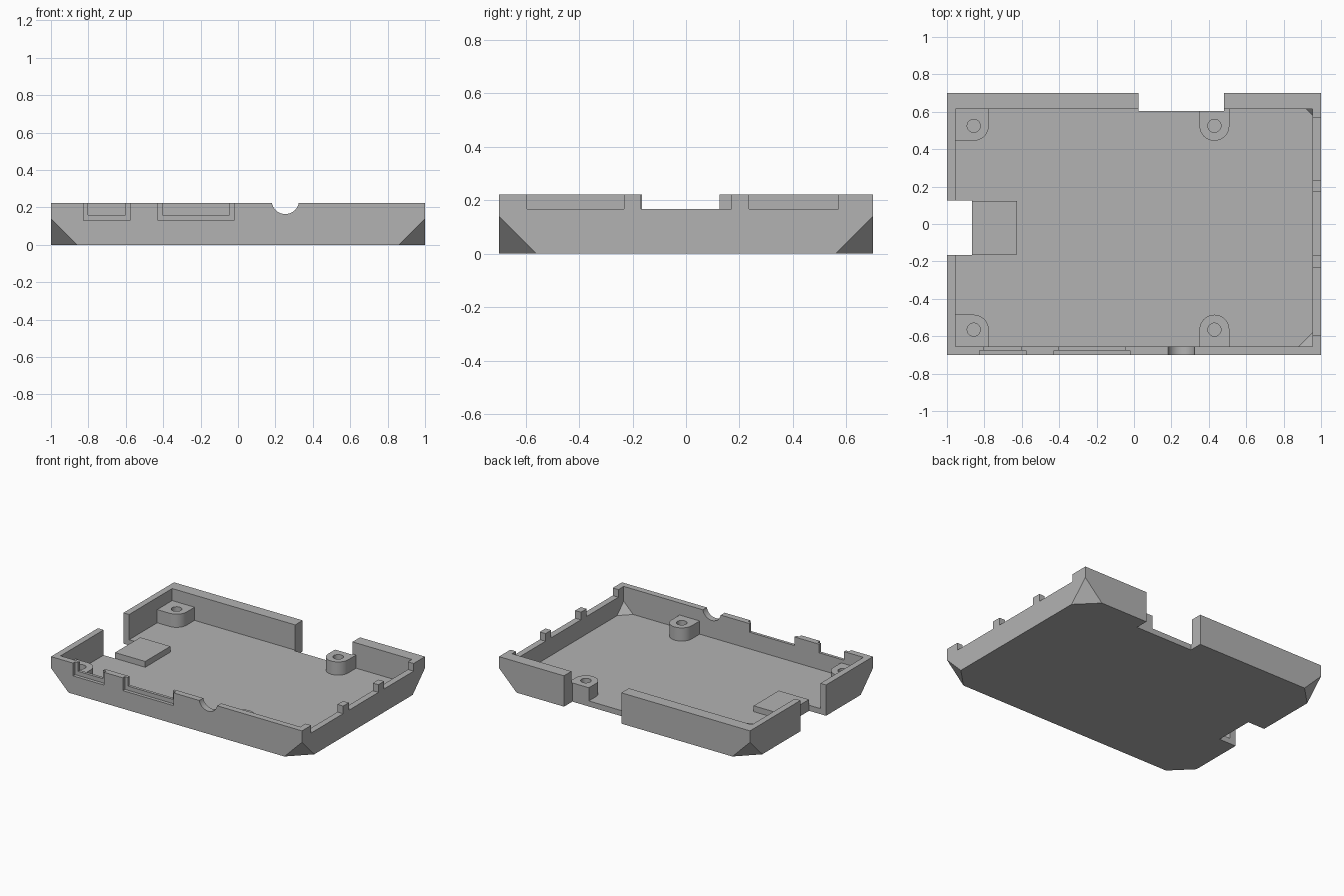
import bpy, bmesh, math
from mathutils import Vector

cube = bpy.data.objects.get("Cube")
if cube:
    bpy.data.objects.remove(cube)

HX, HY, TOP = 1.0, 0.70, 0.222
FLOOR, POST_TOP, PAD_TOP = 0.04, 0.135, 0.082

grey = bpy.data.materials.new("plain_grey")
grey.use_nodes = True
colour = (0.45, 0.45, 0.45, 1)
grey.diffuse_color = colour
grey.node_tree.nodes["Principled BSDF"].inputs["Base Color"].default_value = colour


def make(name, bm):
    bmesh.ops.recalc_face_normals(bm, faces=bm.faces)
    mesh = bpy.data.meshes.new(name)
    bm.to_mesh(mesh)
    bm.free()
    mesh.materials.append(grey)
    ob = bpy.data.objects.new(name, mesh)
    bpy.context.collection.objects.link(ob)
    return ob


def box(name, xs, ys, zs, corner=None):
    """Box between limits; corner cuts the four lower corners off diagonally."""
    bm = bmesh.new()
    bmesh.ops.create_cube(bm, size=1)
    for v in bm.verts:
        v.co = [lim[0] if c < 0 else lim[1] for c, lim in zip(v.co, (xs, ys, zs))]
    if corner:
        for sx in (-1, 1):
            for sy in (-1, 1):
                geom = bm.verts[:] + bm.edges[:] + bm.faces[:]
                cut = bmesh.ops.bisect_plane(
                    bm, geom=geom, plane_co=(sx * HX, sy * HY, corner),
                    plane_no=Vector((sx, sy, -1)).normalized(), clear_outer=True)
                edges = [e for e in cut["geom_cut"] if isinstance(e, bmesh.types.BMEdge)]
                bmesh.ops.contextual_create(bm, geom=edges)
    return make(name, bm)


def prism(name, points, z0, z1):
    bm = bmesh.new()
    face = bm.faces.new([bm.verts.new((x, y, z0)) for x, y in points])
    up = bmesh.ops.extrude_face_region(bm, geom=[face])["geom"]
    bmesh.ops.translate(bm, vec=(0, 0, z1 - z0),
                        verts=[v for v in up if isinstance(v, bmesh.types.BMVert)])
    return make(name, bm)


def cylinder(name, centre, radius, depth, along_y=False):
    bm = bmesh.new()
    bmesh.ops.create_cone(bm, cap_ends=True, segments=40, radius1=radius,
                          radius2=radius, depth=depth)
    for v in bm.verts:
        if along_y:
            v.co = (v.co.x, v.co.z, v.co.y)
        v.co += Vector(centre)
    return make(name, bm)


def subtract(target, cutter):
    cutter.hide_render = True
    mod = target.modifiers.new("cut", "BOOLEAN")
    mod.operation = "DIFFERENCE"
    mod.solver = "EXACT"
    mod.object = cutter
    bpy.context.view_layer.objects.active = target
    bpy.ops.object.modifier_apply(modifier=mod.name)
    bpy.data.objects.remove(cutter)


# Tray body and the hollow inside it
tray = box("case_tray", (-HX, HX), (-HY, HY), (0, TOP), corner=0.14)
hollow = box("hollow", (-0.955, 0.955), (-0.655, 0.615), (FLOOR, 0.4), corner=0.205)

# Screw posts and raised pad stay standing in the hollow
R = 0.08
post_spots = [(x, y) for x in (-0.857, 0.43) for y in (-0.565, 0.525)]
for x, y in post_spots:
    inward = -1 if y > 0 else 1
    wall = y - inward * 0.15
    at_corner = x < 0
    sweep = math.pi / 2 if at_corner else math.pi
    pts = [(x + R, wall)]
    for i in range(17):
        a = sweep * i / 16
        pts.append((x + R * math.cos(a), y + inward * R * math.sin(a)))
    if at_corner:
        pts.append((x - 0.13, y + inward * R))
        pts.append((x - 0.13, wall))
    else:
        pts.append((x - R, wall))
    subtract(hollow, prism("post", pts, 0.0, POST_TOP))
subtract(hollow, box("pad", (-0.9, -0.625), (-0.163, 0.123), (0, PAD_TOP)))
subtract(tray, hollow)

# Screw holes
for x, y in post_spots:
    subtract(tray, cylinder("screw_hole", (x, y, 0.2 + FLOOR), 0.035, 0.4))

# Open gaps through the left-hand and back walls
subtract(tray, box("side_gap", (-1.1, -0.865), (-0.165, 0.125), (-0.1, 0.4)))
subtract(tray, box("back_gap", (0.025, 0.482), (0.605, 0.8), (-0.1, 0.4)))

# Three shallow notches in the right-hand wall
for y0, y1 in ((-0.595, -0.232), (-0.168, 0.17), (0.235, 0.57)):
    subtract(tray, box("side_notch", (0.9, 1.1), (y0, y1), (0.167, 0.4)))

# Stepped socket openings in the front wall
for x0, x1 in ((-0.825, -0.577), (-0.428, -0.022)):
    subtract(tray, box("socket_recess", (x0, x1), (-0.8, -0.676), (0.13, 0.4)))
    subtract(tray, box("socket_opening", (x0 + 0.024, x1 - 0.024), (-0.8, -0.6), (0.16, 0.4)))

# Round plug opening
subtract(tray, cylinder("plug_opening", (0.253, -0.68, 0.237), 0.073, 0.16, along_y=True))

# Smooth rounds, sharp edges
bpy.ops.object.select_all(action="DESELECT")
tray.select_set(True)
bpy.context.view_layer.objects.active = tray
bpy.ops.object.shade_smooth_by_angle(angle=math.radians(30))
